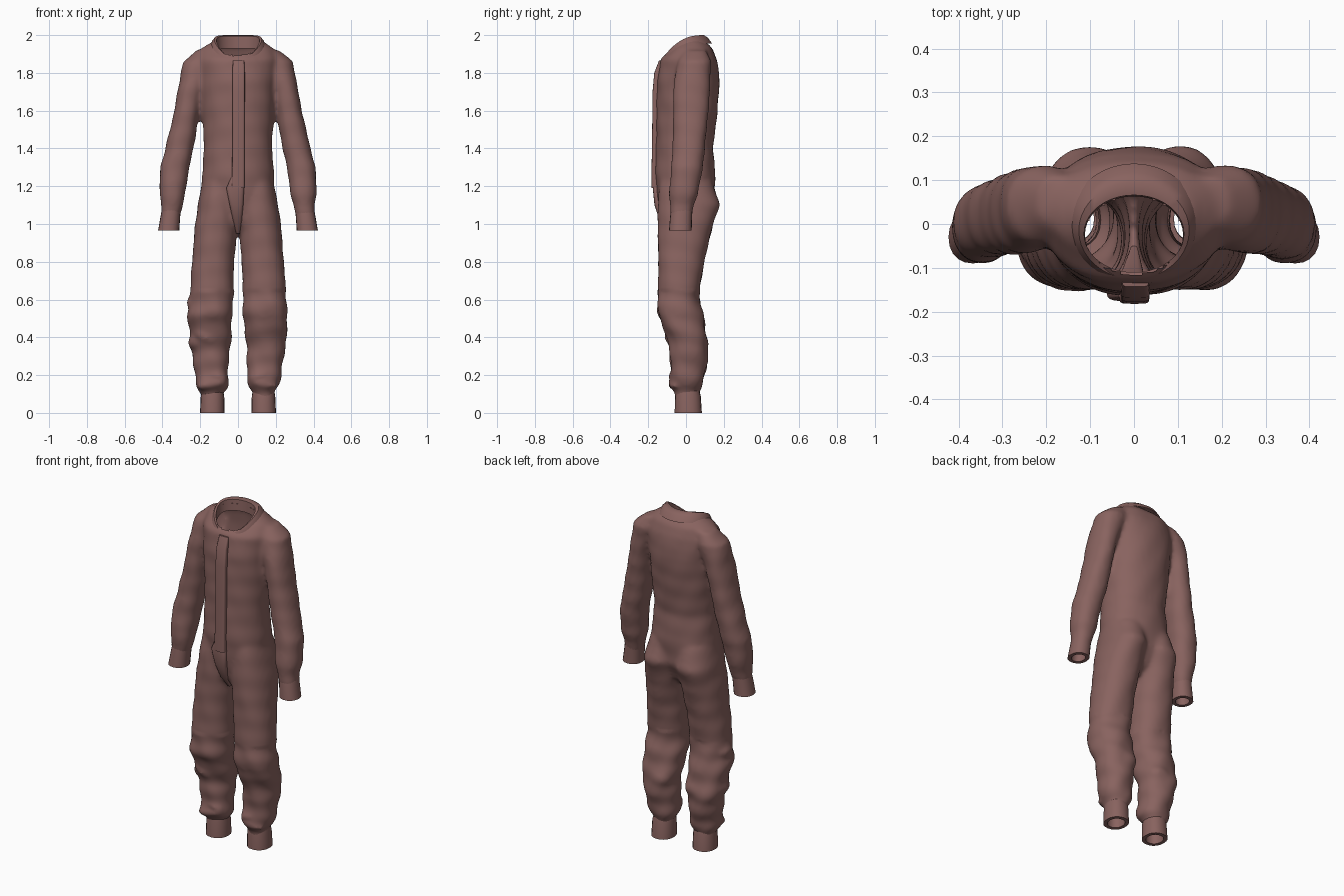
import bpy, bmesh, math
from mathutils import Matrix, Vector

cube = bpy.data.objects.get("Cube")
if cube:
    bpy.data.objects.remove(cube, do_unlink=True)

# One cloth colour for the whole garment
cloth = bpy.data.materials.new("dusty_brown_cloth")
cloth.use_nodes = True
COLOR = (0.25, 0.125, 0.115, 1)
cloth.diffuse_color = COLOR
bsdf = cloth.node_tree.nodes["Principled BSDF"]
bsdf.inputs["Base Color"].default_value = COLOR
bsdf.inputs["Roughness"].default_value = 0.9


def loft(bm, rings, side=1, sides=32, power=2.2, drop=0, caps=True):
    """Skin rings of (z, centre x, centre y, radius x, radius y); drop lowers the front."""
    loops = []
    for z, cx, cy, rx, ry in rings:
        loop = []
        for i in range(sides):
            a = math.tau * i / sides
            c, s = math.cos(a), math.sin(a)
            x = cx + rx * math.copysign(abs(c) ** (2 / power), c)
            y = cy + ry * math.copysign(abs(s) ** (2 / power), s)
            loop.append(bm.verts.new((x * side, y, z - drop * ((1 - s) / 2) ** 2.5)))
        loops.append(loop)
    faces = []
    for a, b in zip(loops, loops[1:]):
        for i in range(sides):
            j = (i + 1) % sides
            faces.append(bm.faces.new((a[i], a[j], b[j], b[i])))
    if caps:
        faces += [bm.faces.new(loops[0]), bm.faces.new(loops[-1])]
    bmesh.ops.recalc_face_normals(bm, faces=faces)


def blob(bm, place, size, tilt=0):
    """A squashed ball that becomes a bulge or fold in the cloth."""
    m = Matrix.Translation(place) @ Matrix.Rotation(tilt, 4, "Y") @ Matrix.Diagonal((*size, 1))
    bmesh.ops.create_icosphere(bm, subdivisions=3, radius=1, matrix=m)


def finish(bm, name, angle=50):
    mesh = bpy.data.meshes.new(name)
    bm.to_mesh(mesh)
    bm.free()
    mesh.materials.append(cloth)
    ob = bpy.data.objects.new(name, mesh)
    bpy.context.collection.objects.link(ob)
    bpy.ops.object.select_all(action="DESELECT")
    ob.select_set(True)
    bpy.context.view_layer.objects.active = ob
    bpy.ops.object.shade_smooth_by_angle(angle=math.radians(angle))
    return ob


# Suit body: torso, sleeves and legs, fused into one skin
TORSO = [(1.97, 0, .03, .13, .07), (1.93, 0, .03, .19, .11), (1.87, 0, .015, .21, .15),
         (1.75, 0, .012, .2, .167), (1.6, 0, .005, .19, .162), (1.4, 0, -.008, .18, .152),
         (1.25, 0, -.004, .192, .16), (1.1, 0, 0, .19, .145), (1, 0, -.01, .15, .11),
         (.95, 0, -.01, .06, .06)]
SLEEVE = [(1.92, .17, .05, .05, .06), (1.86, .205, .045, .085, .09), (1.72, .25, .03, .068, .098),
          (1.6, .27, .025, .067, .095), (1.4, .31, .015, .075, .086), (1.3, .335, .005, .077, .084),
          (1.15, .348, -.015, .068, .077), (1.1, .35, -.02, .057, .064), (1.03, .358, -.027, .048, .053)]
LEG = [(1.22, .09, 0, .1, .14), (1.1, .105, .015, .108, .166), (1, .115, -.003, .112, .147),
       (.8, .132, -.025, .112, .122), (.62, .14, -.04, .115, .108), (.52, .147, -.03, .119, .12),
       (.42, .145, 0, .11, .107), (.33, .148, .018, .104, .102), (.22, .14, .01, .09, .093),
       (.14, .135, 0, .081, .085), (.1, .135, .008, .058, .063), (.05, .135, .01, .055, .06)]
bm = bmesh.new()
loft(bm, TORSO)
for side in (1, -1):
    loft(bm, SLEEVE, side)
    loft(bm, LEG, side)
    # Baggy knees and gathered ankles
    blob(bm, (side * .14, -.085, .54), (.085, .068, .08))
    blob(bm, (side * .14, -.055, .15), (.075, .04, .022), side * .15)
    blob(bm, (side * .12, -.05, .2), (.06, .04, .02), -side * .3)
    blob(bm, (side * .13, .06, .36), (.08, .06, .07))
# Extra folds on the right leg
blob(bm, (-.22, -.03, .58), (.055, .07, .045))
blob(bm, (-.215, -.01, .37), (.05, .07, .05))
blob(bm, (-.17, -.07, .4), (.07, .04, .025), .5)
body = finish(bm, "suit_body")
remesh = body.modifiers.new("fuse", "REMESH")
remesh.mode = "VOXEL"
remesh.voxel_size = 0.012
remesh.use_smooth_shade = True
soften = body.modifiers.new("soften", "SMOOTH")
soften.factor = 0.5
soften.iterations = 10
for name in ("fuse", "soften"):
    bpy.ops.object.modifier_apply(modifier=name)

# Soft wrinkles, then open the neck, wrists and ankles
bm = bmesh.new()
bm.from_mesh(body.data)
bm.normal_update()
moves = []
for v in bm.verts:
    x, y, z = v.co
    size = .006 if z < .65 else .002
    wave = math.sin(38 * z + 17 * x + 11 * y) * math.sin(23 * x - 14 * z + 2)
    moves.append((v, v.normal * size * wave))
for v, move in moves:
    v.co += move


def is_opening(face):
    x, y, z = face.calc_center_median()
    neck = z > 1.75 and (x / .118) ** 2 + ((y + .025) / .09) ** 2 < 1
    wrist = abs(x) > .28 and 1 < z < 1.05
    return neck or wrist or z < .065


bmesh.ops.delete(bm, geom=[f for f in bm.faces if is_opening(f)], context="FACES")
bm.to_mesh(body.data)
bm.free()
body.data.shade_smooth()

# Ribbed cuffs: thick open bands at wrists and ankles
WRIST = [(1.1, .35, -.02, .05, .056), (1.04, .358, -.026, .052, .058), (.965, .367, -.03, .056, .06),
         (.965, .367, -.03, .036, .04), (1.06, .357, -.025, .038, .042)]
ANKLE = [(.13, .135, .008, .055, .06), (.09, .135, .01, .062, .068), (0, .136, .012, .065, .072),
         (0, .136, .012, .045, .05), (.1, .135, .01, .045, .05)]
for side, label in ((1, "left"), (-1, "right")):
    for part, rings in (("wrist_cuff", WRIST), ("ankle_cuff", ANKLE)):
        bm = bmesh.new()
        loft(bm, rings, side, sides=20, caps=False)
        finish(bm, label + "_" + part)

# Collar: a leaning band, low at the throat
bm = bmesh.new()
loft(bm, [(1.955, 0, 0, .15, .138), (1.985, 0, -.008, .138, .125), (2, 0, -.015, .126, .11),
          (1.995, 0, -.022, .114, .088), (1.93, 0, -.025, .112, .088)],
     sides=40, power=2, drop=.125, caps=False)
finish(bm, "collar")

# Button placket down the front, with a pleat that tapers to the crotch
bm = bmesh.new()
loft(bm, [(1.865, .003, -.128, .03, .015), (1.8, .003, -.15, .033, .018), (1.7, .003, -.159, .033, .018),
          (1.5, .003, -.161, .032, .018), (1.3, .002, -.164, .033, .018), (1.19, 0, -.162, .034, .02)],
     sides=20, power=5)
finish(bm, "button_placket", 40)
bm = bmesh.new()
loft(bm, [(1.25, -.02, -.156, .015, .015), (1.19, -.015, -.158, .047, .018), (1.1, -.008, -.145, .036, .022),
          (1.02, -.003, -.115, .024, .025), (.95, 0, -.07, .01, .02)], sides=20, power=3)
finish(bm, "front_pleat", 40)
